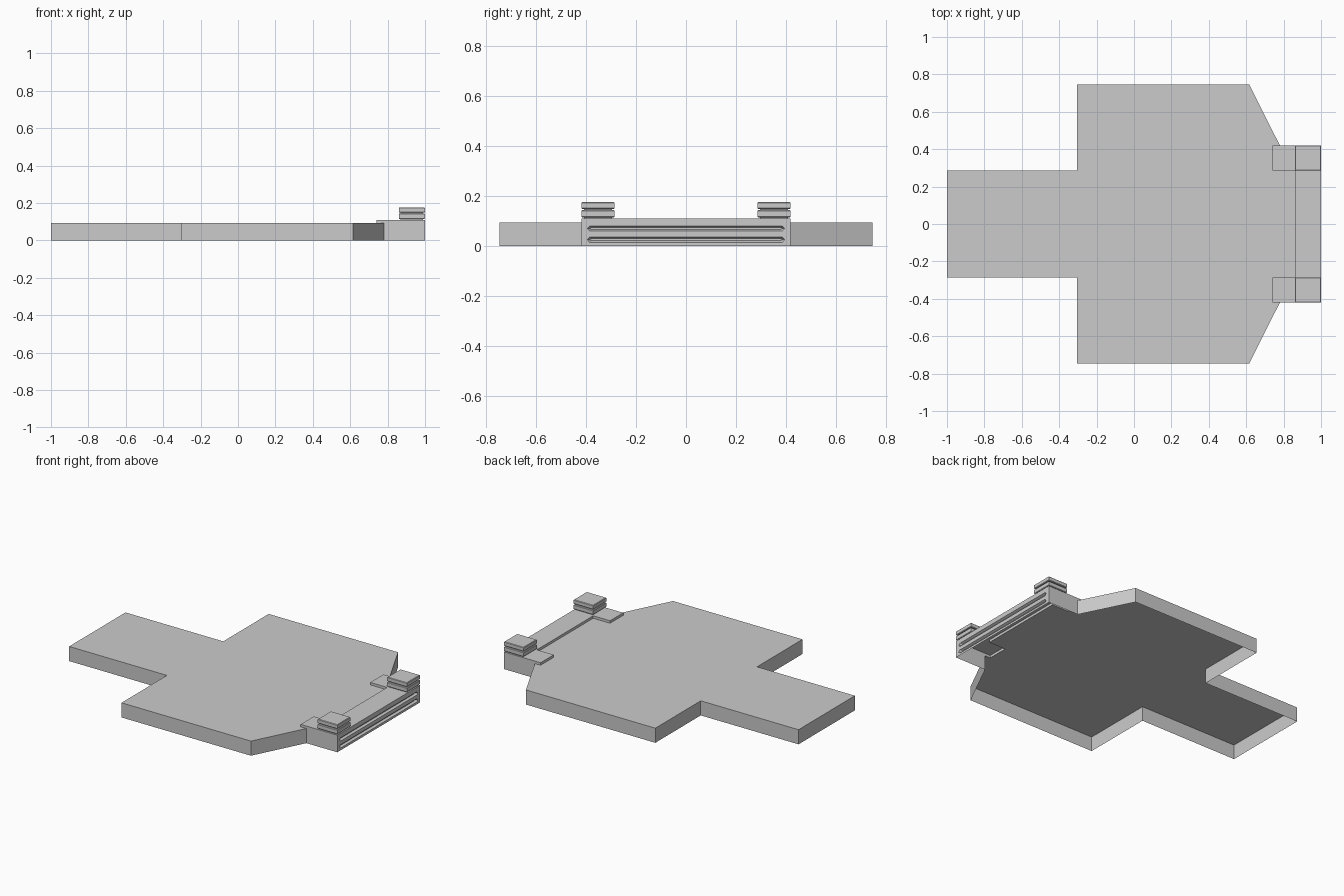
import bpy, bmesh

if "Cube" in bpy.data.objects:
    bpy.data.objects.remove(bpy.data.objects["Cube"])

DECK, RIM = 0.094, 0.11          # heights of the deck and the raised front bar
W, T, P = 0.747, 0.42, 0.286     # half widths: deck, front bar, tab


def finish(bm, name):
    bmesh.ops.remove_doubles(bm, verts=bm.verts, dist=1e-5)
    bmesh.ops.recalc_face_normals(bm, faces=bm.faces)
    me = bpy.data.meshes.new(name)
    bm.to_mesh(me)
    bm.free()
    ob = bpy.data.objects.new(name, me)
    bpy.context.collection.objects.link(ob)
    return ob


def ring(bm, pts):
    return [bm.verts.new(p) for p in pts]


def bridge(bm, a, b, closed=True):
    n = len(a)
    for i in range(n if closed else n - 1):
        j = (i + 1) % n
        bm.faces.new((a[i], a[j], b[j], b[i]))


def walls(bm, path, z0, z1):
    bridge(bm, ring(bm, [(x, y, z0) for x, y in path]),
           ring(bm, [(x, y, z1) for x, y in path]), closed=False)


def mirrored(half):
    return half + [(x, -y) for x, y in reversed(half)]


# Deck: thin shell, open underneath, with the front pads raised out of it
bm = bmesh.new()
outer = mirrored([(0.78, -T), (0.615, -W), (-0.305, -W), (-0.305, -P), (-1, -P)])
step = mirrored([(0.78, -T), (0.74, -T), (0.74, -P), (0.86, -P)])
walls(bm, outer, 0, DECK)
walls(bm, step, DECK, RIM)
bm.faces.new(ring(bm, [(x, y, DECK) for x, y in outer + step[::-1][1:-1]]))
raised = [(1, -T)] + step[1:-1] + [(1, T)]
bm.faces.new(ring(bm, [(x, y, RIM) for x, y in raised]))
for s in (-1, 1):
    walls(bm, [(0.78, s * T), (1, s * T)], 0, RIM)
deck = finish(bm, "deck_shell")


# Front panel with two long recessed grooves
def slot(x, z, ly, hz):
    e = ly - 0.01
    return [(x, -ly, z), (x, -e, z - hz), (x, e, z - hz),
            (x, ly, z), (x, e, z + hz), (x, -e, z + hz)]


bm = bmesh.new()
loops = [ring(bm, [(1, -T, 0), (1, T, 0), (1, T, RIM), (1, -T, RIM)])]
grooves = (0.025, 0.070)
loops += [ring(bm, slot(1, z, 0.396, 0.0105)) for z in grooves]
edges = [bm.edges.new((l[i], l[(i + 1) % len(l)])) for l in loops for i in range(len(l))]
bmesh.ops.triangle_fill(bm, use_beauty=True, edges=edges, normal=(1, 0, 0))
for rim, z in zip(loops[1:], grooves):
    back = ring(bm, slot(0.986, z, 0.388, 0.004))
    bridge(bm, rim, back)
    bm.faces.new(back)
finish(bm, "front_panel")

# Stacked posts: two chamfered plates on a narrower neck
profile = [(0.110, 0.010), (0.115, 0.010), (0.115, 0.003), (0.118, 0), (0.141, 0),
           (0.144, 0.003), (0.144, 0.010), (0.149, 0.010), (0.149, 0.003),
           (0.152, 0), (0.173, 0), (0.176, 0.003)]
for side, s in (("left", -1), ("right", 1)):
    bm = bmesh.new()
    rings = []
    for z, i in profile:
        x0, x1, y0, y1 = 0.86 + i, 1 - i, s * (P + i), s * (T - i)
        rings.append(ring(bm, [(x0, y0, z), (x1, y0, z), (x1, y1, z), (x0, y1, z)]))
    for a, b in zip(rings, rings[1:]):
        bridge(bm, a, b)
    bm.faces.new(rings[0])
    bm.faces.new(rings[-1])
    finish(bm, "post_" + side)
